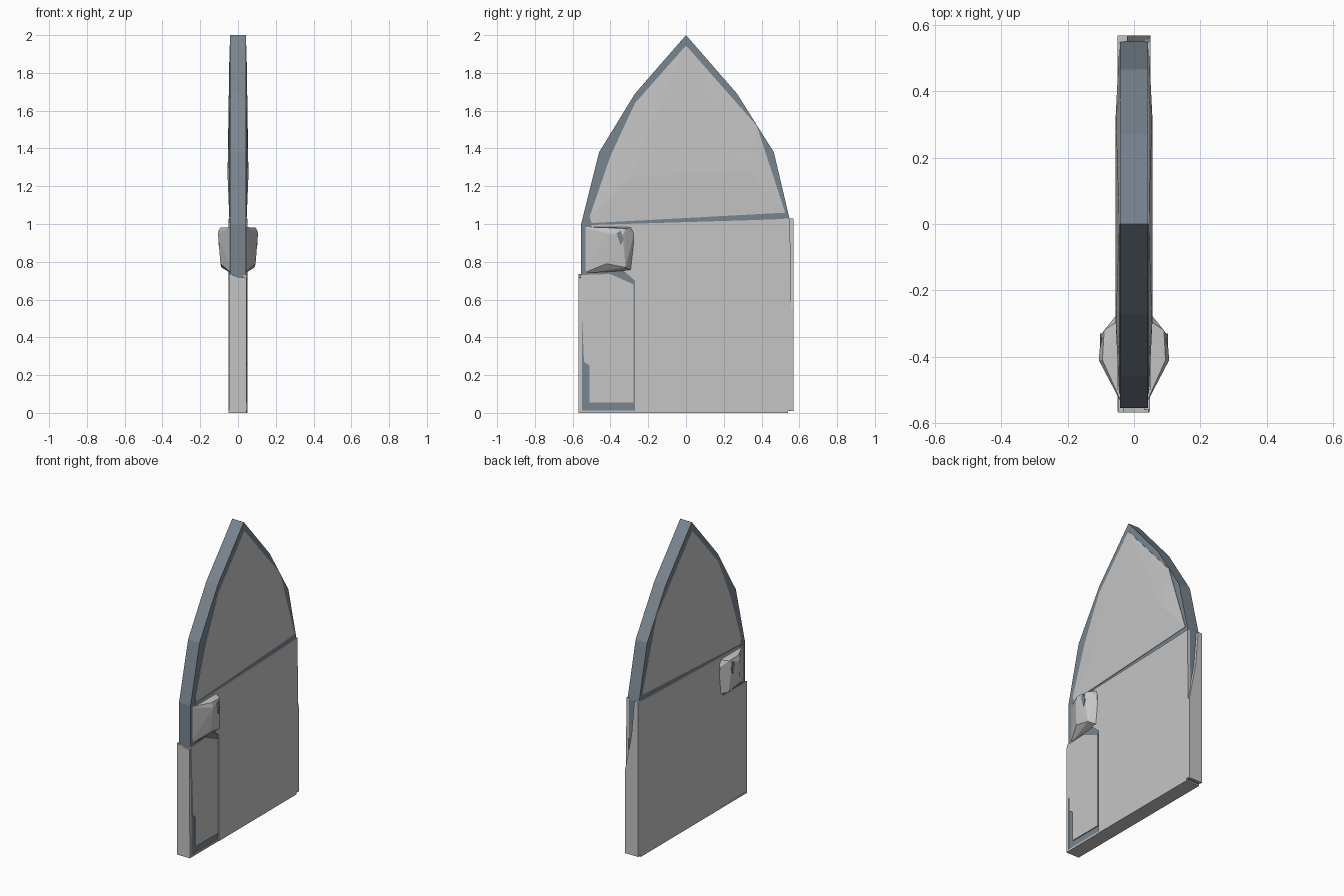
import bpy, bmesh

if "Cube" in bpy.data.objects:
    bpy.data.objects.remove(bpy.data.objects["Cube"])


def material(name, rgb):
    m = bpy.data.materials.new(name)
    m.diffuse_color = (*rgb, 1)
    m.use_nodes = True
    m.node_tree.nodes["Principled BSDF"].inputs["Base Color"].default_value = m.diffuse_color
    return m


GREY = material("light grey", (0.56, 0.56, 0.56))
SLATE = material("slate blue", (0.19, 0.235, 0.28))


def finish(bm, name, mat):
    bmesh.ops.recalc_face_normals(bm, faces=bm.faces)
    me = bpy.data.meshes.new(name)
    bm.to_mesh(me)
    bm.free()
    me.materials.append(mat)
    ob = bpy.data.objects.new(name, me)
    bpy.context.collection.objects.link(ob)
    return ob


def prism(name, outline, offset, mat):
    """Extrude a 3D outline along an offset vector."""
    bm = bmesh.new()
    f = bm.faces.new([bm.verts.new(p) for p in outline])
    ext = bmesh.ops.extrude_face_region(bm, geom=[f])
    bmesh.ops.translate(bm, vec=offset, verts=[g for g in ext["geom"] if isinstance(g, bmesh.types.BMVert)])
    return finish(bm, name, mat)


def hull(name, points, mat):
    bm = bmesh.new()
    for p in points:
        bm.verts.new(p)
    res = bmesh.ops.convex_hull(bm, input=bm.verts)
    junk = {v for v in res["geom_interior"] + res["geom_unused"] if isinstance(v, bmesh.types.BMVert)}
    bmesh.ops.delete(bm, geom=list(junk), context='VERTS')
    bmesh.ops.dissolve_limit(bm, angle_limit=0.01, verts=bm.verts, edges=bm.edges)
    return finish(bm, name, mat)


# Pointed arch core, its edge shows as the slate frame
core = [(-0.555, 0.01), (-0.555, 1.0), (-0.46, 1.38), (-0.27, 1.69), (0, 2.0),
        (0.27, 1.69), (0.465, 1.38), (0.55, 1.02), (0.555, 0.01)]
prism("arch_core", [(-0.042, y, z) for y, z in core], (0.084, 0, 0), SLATE)

# Panels, one set on each broad side
upper = [(-0.5, 1.005), (-0.51, 1.04), (-0.4, 1.36), (-0.27, 1.64), (0, 1.945),
         (0.375, 1.52), (0.525, 1.06)]
ridge = [(-0.3, 1.25), (-0.18, 1.27), (0.33, 1.28)]
lower = [(-0.27, 0), (-0.27, 0.7), (-0.5, 0.9), (-0.5, 0.995), (0.33, 1.02), (0.48, 1.025),
         (0.55, 1.03), (0.565, 0.03), (0.53, 0)]
cut_side = [(-0.56, 0.73), (-0.54, 0.27), (-0.51, 0.25), (-0.51, 0.055), (-0.277, 0.055),
            (-0.277, 0.68), (-0.4, 0.735)]
full_side = [(-0.565, 0), (-0.565, 0.735), (-0.27, 0.735), (-0.27, 0)]
grip = [(0.03, -0.555, 0.985), (0.03, -0.555, 0.735), (0.03, -0.28, 0.985), (0.03, -0.28, 0.75),
        (0.095, -0.41, 0.98), (0.106, -0.41, 0.95), (0.093, -0.42, 0.79), (0.088, -0.32, 0.77),
        (0.09, -0.32, 0.975), (0.1, -0.335, 0.94), (0.055, -0.277, 0.94)]
mark = [(-0.37, 0.95), (-0.345, 0.965), (-0.33, 0.92), (-0.345, 0.885), (-0.36, 0.925)]
for s, side in ((1, "right"), (-1, "left")):
    hull(f"upper_panel_{side}", [(s * x, y, z) for x, pts in ((0.03, upper), (0.045, upper), (0.055, ridge))
                                 for y, z in pts], GREY)
    prism(f"lower_panel_{side}", [(s * 0.03, y, z) for y, z in lower], (s * 0.019, 0, 0), GREY)
    prism(f"narrow_panel_{side}", [(s * 0.03, y, z) for y, z in (cut_side if s > 0 else full_side)],
          (s * 0.018, 0, 0), GREY)
    hull(f"handle_{side}", [(s * x, y, z) for x, y, z in grip], GREY)
    prism(f"handle_mark_{side}", [(s * 0.094, y, z) for y, z in mark], (s * 0.008, 0, 0), SLATE)

# Grey edge covers: front, back (slanted top) and bottom
front = [(-0.048, 0), (0.046, 0), (0.044, 0.715), (0, 0.72), (-0.048, 0.735)]
prism("front_edge_cover", [(x, -0.568, z) for x, z in front], (0, 0.018, 0), GREY)
back = [(-0.049, 0.01), (0.049, 0.01), (0.049, 0.55), (0.0, 0.8), (-0.02, 1.03), (-0.049, 1.03)]
prism("back_edge_cover", [(x, 0.568, z) for x, z in back], (0, -0.018, 0), GREY)
bottom = [(-0.049, -0.565), (0.046, -0.565), (0.049, 0.54), (-0.049, 0.54)]
prism("bottom_cover", [(x, y, 0) for x, y in bottom], (0, 0, 0.012), GREY)
